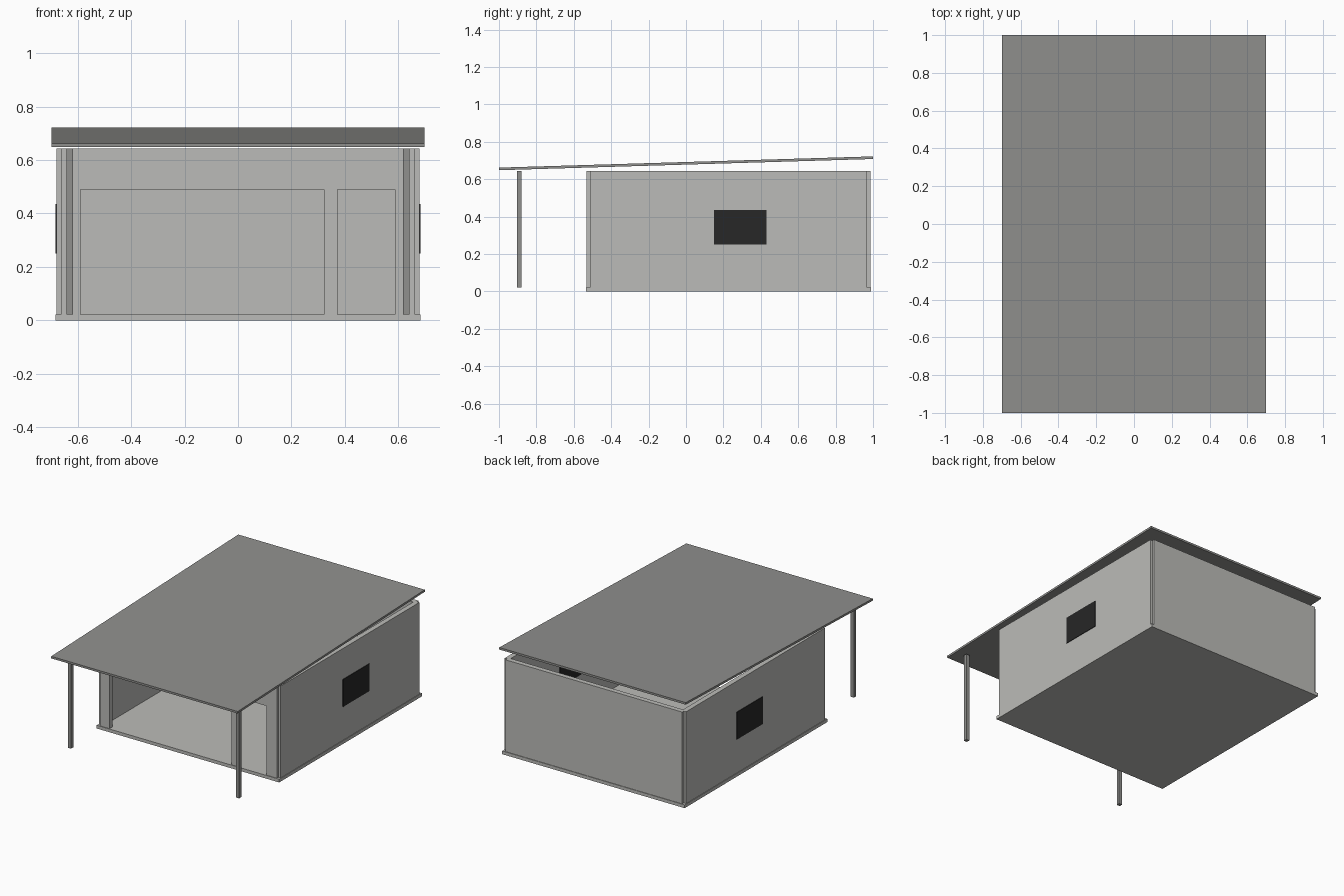
import bpy
import bmesh
from mathutils import Vector

default = bpy.data.objects.get("Cube")
if default:
    bpy.data.objects.remove(default, do_unlink=True)


def material(name, color):
    mat = bpy.data.materials.new(name)
    mat.use_nodes = True
    rgba = (*color, 1.0)
    mat.diffuse_color = rgba
    mat.node_tree.nodes["Principled BSDF"].inputs["Base Color"].default_value = rgba
    return mat


CONCRETE = material("light concrete", (0.5, 0.5, 0.48))
METAL = material("grey metal", (0.28, 0.28, 0.27))
GLASS = material("dark glass", (0.02, 0.02, 0.02))


def finish(name, bm, mat):
    bmesh.ops.recalc_face_normals(bm, faces=bm.faces)
    mesh = bpy.data.meshes.new(name)
    bm.to_mesh(mesh)
    bm.free()
    mesh.materials.append(mat)
    obj = bpy.data.objects.new(name, mesh)
    bpy.context.collection.objects.link(obj)
    return obj


def prism(name, outline, direction, mat):
    """Extrude a closed outline along a direction."""
    bm = bmesh.new()
    face = bm.faces.new([bm.verts.new(p) for p in outline])
    result = bmesh.ops.extrude_face_region(bm, geom=[face], use_keep_orig=True)
    moved = [v for v in result["geom"] if isinstance(v, bmesh.types.BMVert)]
    bmesh.ops.translate(bm, verts=moved, vec=Vector(direction))
    return finish(name, bm, mat)


def box(name, x, y, z, mat):
    outline = [(x[0], y[0], z[0]), (x[1], y[0], z[0]),
               (x[1], y[1], z[0]), (x[0], y[1], z[0])]
    return prism(name, outline, (0, 0, z[1] - z[0]), mat)


FLOOR, TOP = 0.022, 0.643      # wall base and top
SIDE = 0.662                   # wall centre lines
FRONT, BACK = -0.514, 0.969
HALF = 0.017                   # half wall thickness

# Floor slab
box("floor_slab", (-0.683, 0.683), (-0.535, 0.99), (0, FLOOR), CONCRETE)

# Front wall with a wide opening and a doorway
LINTEL = 0.49
outline = [(-SIDE, FLOOR)]
for left, right in ((-0.59, 0.322), (0.373, 0.587)):
    outline += [(left, FLOOR), (left, LINTEL), (right, LINTEL), (right, FLOOR)]
outline += [(SIDE, FLOOR), (SIDE, TOP), (-SIDE, TOP)]
prism("front_wall", [(x, FRONT - HALF, z) for x, z in outline],
      (0, 2 * HALF, 0), CONCRETE)

# Back wall
box("back_wall", (-SIDE, SIDE), (BACK - HALF, BACK + HALF), (FLOOR, TOP), CONCRETE)

# Side walls, windows and porch posts
for label, s in (("left", 1), ("right", -1)):
    cx = s * SIDE
    box(label + "_wall", (cx - HALF, cx + HALF), (FRONT, BACK), (FLOOR, TOP), CONCRETE)
    box(label + "_window", (cx - 0.021, cx + 0.021), (0.15, 0.43), (0.25, 0.435), GLASS)
    px = s * 0.629
    box(label + "_post", (px - 0.012, px + 0.012), (-0.904, -0.88), (FLOOR, TOP), METAL)

# Sloping roof sheet
profile = [(-1, 0.648), (1, 0.708), (1, 0.722), (-1, 0.662)]
prism("roof", [(-0.698, y, z) for y, z in profile], (1.396, 0, 0), METAL)
